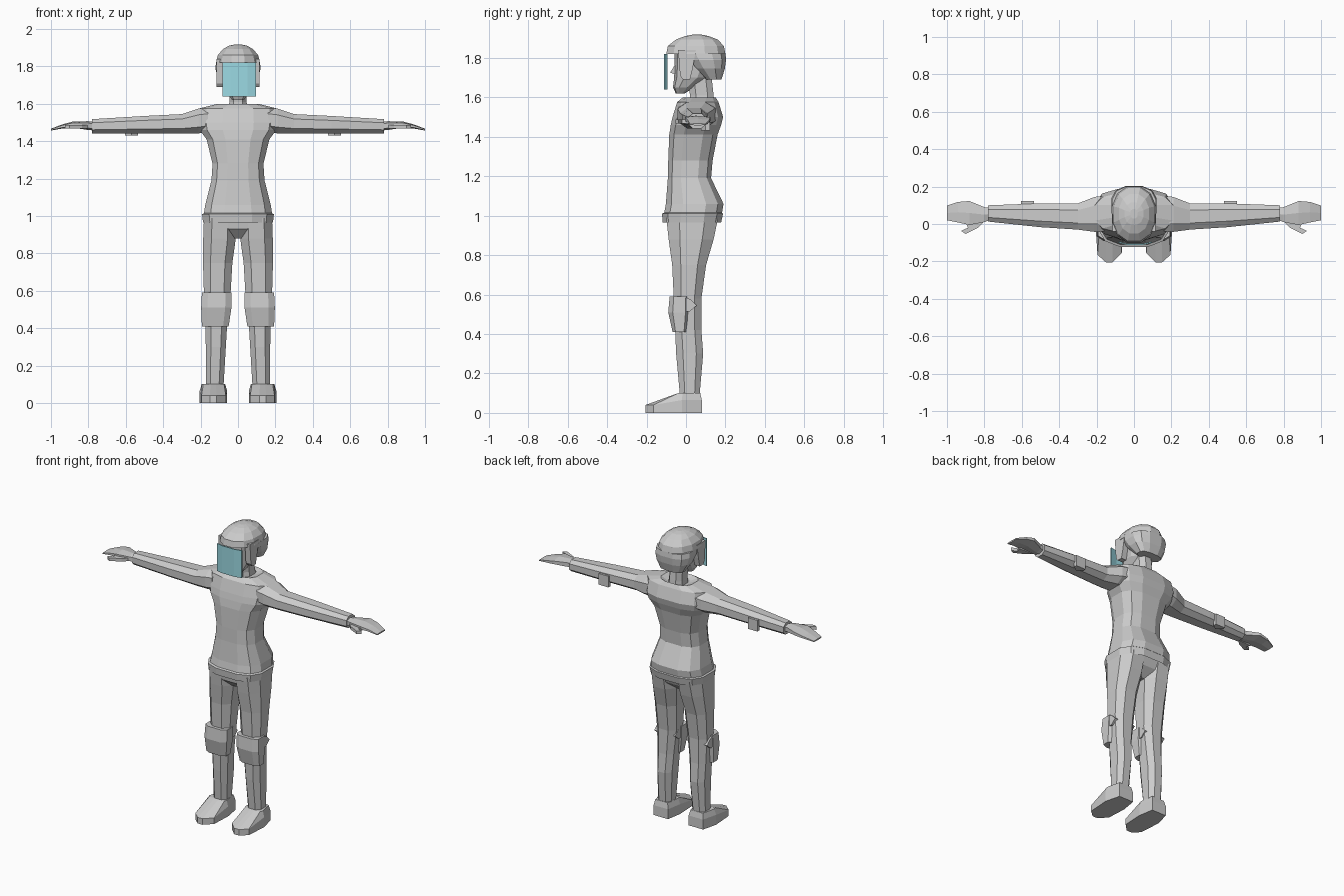
import bpy
import bmesh
import math


def material(name, rgb):
    m = bpy.data.materials.new(name)
    m.diffuse_color = (*rgb, 1)
    return m


GREY = material("light grey", (0.6, 0.6, 0.6))
TEAL = material("visor teal", (0.33, 0.70, 0.77))


def finish(name, bm, mat=GREY):
    bmesh.ops.recalc_face_normals(bm, faces=bm.faces)
    me = bpy.data.meshes.new(name)
    bm.to_mesh(me)
    bm.free()
    me.materials.append(mat)
    ob = bpy.data.objects.new(name, me)
    bpy.context.collection.objects.link(ob)
    return ob


def ring(u0, u1, v0, v1, n, p):
    """Rounded-box section between two extents in each direction."""
    pts, k = [], math.cos(math.pi / n) ** p
    for i in range(n):
        a = 2 * math.pi * (i + 0.5) / n
        c, s = math.cos(a), math.sin(a)
        u = math.copysign(abs(c) ** p, c) / k
        v = math.copysign(abs(s) ** p, s) / (k if n % 4 == 0 else 1)
        pts.append(((u0 + u1) / 2 + u * (u1 - u0) / 2,
                    (v0 + v1) / 2 + v * (v1 - v0) / 2))
    return pts


def loft(name, rings, n=8, p=0.8, axis="z", side=1):
    """Skin sections (position, u0, u1, v0, v1) stacked along an axis."""
    bm = bmesh.new()
    loops = []
    for t, u0, u1, v0, v1 in rings:
        loop = []
        for u, v in ring(u0, u1, v0, v1, n, p):
            co = (u, v, t) if axis == "z" else (t, u, v)
            loop.append(bm.verts.new((co[0] * side, co[1], co[2])))
        loops.append(loop)
    for a, b in zip(loops, loops[1:]):
        for i in range(n):
            j = (i + 1) % n
            bm.faces.new((a[i], a[j], b[j], b[i]))
    bm.faces.new(loops[0])
    bm.faces.new(loops[-1])
    return finish(name, bm)


def prism(name, pts, lo, hi, axis="z", side=1, mat=GREY):
    """Extrude an outline: (x, y) along z, or (y, z) along x."""
    bm = bmesh.new()
    ends = []
    for t in (lo, hi):
        cos = [(a * side, b, t) if axis == "z" else (t * side, a, b) for a, b in pts]
        ends.append([bm.verts.new(c) for c in cos])
    n = len(pts)
    for i in range(n):
        j = (i + 1) % n
        bm.faces.new((ends[0][i], ends[0][j], ends[1][j], ends[1][i]))
    bm.faces.new(ends[0])
    bm.faces.new(ends[1])
    return finish(name, bm, mat)


def sym(rows):
    return [(z, -h, h, a, b) for z, h, a, b in rows]


# jacket with hem, waist and shoulders
loft("jacket", sym([(1.00, 0.182, -0.105, 0.17), (0.965, 0.187, -0.118, 0.178),
                    (1.01, 0.192, -0.122, 0.188), (1.015, 0.182, -0.11, 0.183),
                    (1.06, 0.175, -0.102, 0.19), (1.19, 0.142, -0.092, 0.127),
                    (1.28, 0.136, -0.09, 0.135), (1.41, 0.168, -0.085, 0.16),
                    (1.46, 0.205, -0.077, 0.178), (1.50, 0.212, -0.068, 0.188),
                    (1.575, 0.208, -0.045, 0.165), (1.60, 0.11, -0.015, 0.15),
                    (1.58, 0.06, 0.01, 0.14)]), n=12, p=0.7)

# trouser seat
loft("pelvis", sym([(0.88, 0.03, -0.04, 0.08), (0.93, 0.10, -0.092, 0.14),
                    (0.99, 0.18, -0.10, 0.165)]))

# neck and face
loft("neck", sym([(1.55, 0.055, 0.015, 0.145), (1.61, 0.046, 0.02, 0.14),
                  (1.70, 0.046, 0.01, 0.13)]))
loft("head", sym([(1.62, 0.03, -0.052, -0.005), (1.65, 0.055, -0.066, 0.04),
                  (1.70, 0.075, -0.06, 0.11), (1.77, 0.083, -0.058, 0.14),
                  (1.84, 0.085, -0.06, 0.14)]), n=10)
prism("nose", [(-0.05, 1.775), (-0.08, 1.725), (-0.05, 1.715)], -0.012, 0.012, "x")

# helmet: full crown, with a lower back shell
loft("helmet_crown", sym([(1.82, 0.117, -0.10, 0.20), (1.86, 0.108, -0.092, 0.192),
                          (1.893, 0.08, -0.05, 0.16), (1.91, 0.05, -0.005, 0.115),
                          (1.917, 0.02, 0.03, 0.08)]), n=12, p=0.9)
loft("helmet_back", sym([(1.69, 0.08, 0.10, 0.18), (1.745, 0.11, 0.04, 0.197),
                         (1.79, 0.121, 0.0, 0.203), (1.822, 0.117, -0.02, 0.20)]),
     n=12, p=0.75)

# visor: thin bent sheet
prism("visor", [(-0.082, -0.094), (-0.04, -0.104), (0.05, -0.104), (0.097, -0.094),
                (0.097, -0.101), (0.05, -0.111), (-0.04, -0.111), (-0.082, -0.101)],
      1.64, 1.82, mat=TEAL)

for s, word in ((1, "right"), (-1, "left")):
    # ear guard
    prism(word + "_ear_guard", [(-0.04, 1.84), (-0.03, 1.71), (-0.015, 1.69),
                                (0.02, 1.69), (0.035, 1.75), (0.05, 1.84)],
          0.078, 0.115, "x", s)

    # sleeve
    loft(word + "_arm", [(0.16, -0.04, 0.15, 1.45, 1.58), (0.21, -0.042, 0.145, 1.442, 1.575),
                         (0.30, -0.03, 0.11, 1.442, 1.545), (0.50, -0.017, 0.11, 1.442, 1.535),
                         (0.78, 0.013, 0.10, 1.442, 1.518)], axis="x", side=s)
    # hand and thumb
    loft(word + "_hand", [(0.76, 0.025, 0.085, 1.457, 1.503), (0.80, 0.01, 0.09, 1.46, 1.507),
                          (0.88, -0.005, 0.123, 1.472, 1.506), (0.94, 0.008, 0.118, 1.468, 1.49),
                          (1.0, 0.02, 0.098, 1.457, 1.467)], n=6, axis="x", side=s)
    prism(word + "_thumb", [(0.80, 0.015), (0.834, -0.02), (0.90, -0.053), (0.925, -0.037),
                            (0.888, -0.02), (0.90, 0.01)], 1.468, 1.488, side=s)
    # elbow pad
    e = 0.515 if s > 0 else 0.57
    prism(word + "_elbow_pad", [(e - 0.035, 0.10), (e - 0.035, 0.122), (e + 0.035, 0.122),
                                (e + 0.035, 0.10), (e, 0.075)], 1.432, 1.505, side=s)

    # trouser leg
    loft(word + "_leg", [(0.08, 0.078, 0.172, -0.03, 0.068), (0.30, 0.065, 0.172, -0.05, 0.087),
                         (0.42, 0.058, 0.175, -0.055, 0.078), (0.58, 0.04, 0.182, -0.062, 0.078),
                         (0.75, 0.03, 0.187, -0.07, 0.102), (0.88, 0.012, 0.186, -0.088, 0.14),
                         (0.99, 0.01, 0.182, -0.10, 0.163)], side=s)
    # knee pad with side strap
    loft(word + "_knee_pad", [(0.41, 0.05, 0.193, -0.068, 0.005), (0.51, 0.035, 0.197, -0.09, 0.02),
                              (0.59, 0.035, 0.193, -0.083, 0.02)], p=0.6, side=s)
    prism(word + "_knee_strap", [(0.0, 0.585), (0.025, 0.575), (0.055, 0.545),
                                 (0.02, 0.515), (0.0, 0.515)], 0.04, 0.192, "x", s)

    # shoe: sole outline shrinking up to the ankle, toe kept low
    bm = bmesh.new()
    sole = [(0.075, 0.08), (0.058, -0.02), (0.065, -0.155), (0.115, -0.205),
            (0.15, -0.205), (0.195, -0.165), (0.205, -0.02), (0.18, 0.08)]
    rows = []
    for level in range(3):
        row = []
        for x, y in sole:
            toe = y < -0.1
            z = (0, 0.04 if toe else 0.065, 0.06 if toe else 0.102)[level]
            if level == 2:
                x = 0.13 + (x - 0.13) * 0.85
                y = -0.035 if toe else y * 0.9
                z = 0.102
            row.append(bm.verts.new((x * s, y, z)))
        rows.append(row)
    for a, b in zip(rows, rows[1:]):
        for i in range(8):
            j = (i + 1) % 8
            bm.faces.new((a[i], a[j], b[j], b[i]))
    bm.faces.new(rows[0])
    bm.faces.new(rows[-1])
    finish(word + "_shoe", bm)
